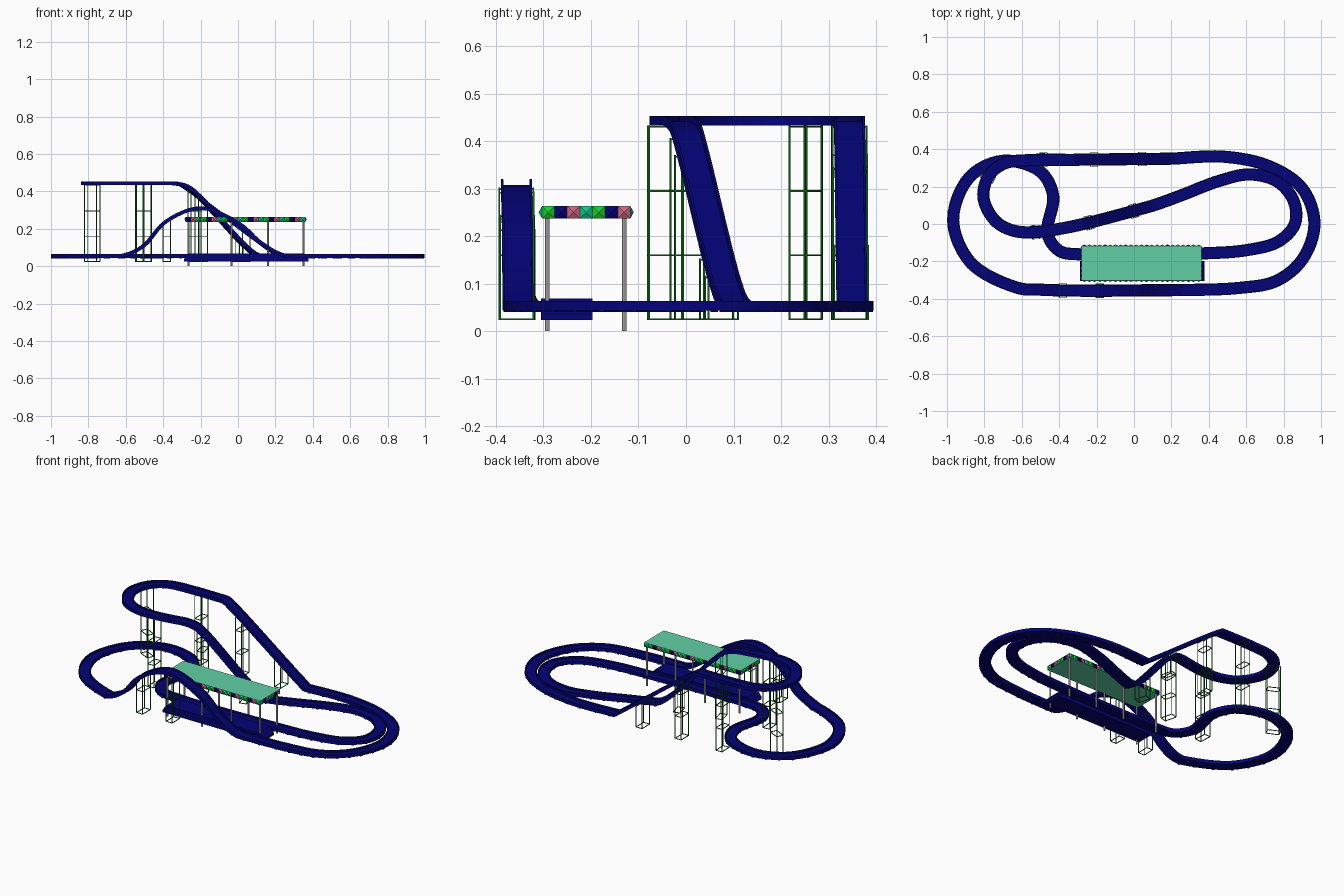
import bpy, bmesh, math
from mathutils import Vector, Matrix

if "Cube" in bpy.data.objects:
    bpy.data.objects.remove(bpy.data.objects["Cube"])


def mat(name, rgb):
    m = bpy.data.materials.new(name)
    m.diffuse_color = (*rgb, 1)
    m.use_nodes = True
    m.node_tree.nodes["Principled BSDF"].inputs["Base Color"].default_value = m.diffuse_color
    return m


NAVY = mat("navy", (.001, .001, .18))
DARK = mat("support_green", (.006, .16, .012))
ROOF = mat("roof_teal", (.12, .63, .38))
GREEN = mat("green", (.007, .62, .03))
PINK = mat("pink", (.6, .13, .22))
TEAL = mat("teal", (.004, .55, .25))


def make(name, bm, material=None):
    bmesh.ops.recalc_face_normals(bm, faces=bm.faces)
    me = bpy.data.meshes.new(name)
    bm.to_mesh(me)
    bm.free()
    ob = bpy.data.objects.new(name, me)
    bpy.context.collection.objects.link(ob)
    if material:
        me.materials.append(material)
    return ob


def box(bm, center, size, rot=0.0):
    m = (Matrix.Translation(center) @ Matrix.Rotation(rot, 4, 'Z')
         @ Matrix.Diagonal((*size, 1)))
    bmesh.ops.create_cube(bm, size=1, matrix=m)


# Track centre line: station, lift, high turn, drop, right turn, hill, left turn
LOW, HIGH = .044, .433
path = [(-.28, -.163, LOW), (.37, -.157, LOW), (.6, -.14, LOW),
        (.77, -.095, LOW), (.86, 0, LOW), (.855, .12, LOW), (.77, .225, LOW),
        (.62, .265, LOW), (.46, .232, LOW), (.25, .152, LOW), (.12, .105, LOW),
        (.06, .087, .075), (-.22, .012, .37), (-.28, -.002, .418), (-.35, -.017, HIGH),
        (-.52, -.043, HIGH), (-.64, -.037, HIGH), (-.74, .015, HIGH), (-.805, .14, HIGH),
        (-.775, .26, HIGH), (-.69, .325, HIGH), (-.55, .342, HIGH), (-.33, .343, HIGH),
        (-.29, .344, .412), (.18, .349, .066), (.215, .35, LOW),
        (.48, .36, LOW), (.72, .31, LOW), (.9, .19, LOW), (.965, 0, LOW),
        (.9, -.19, LOW), (.76, -.305, LOW), (.56, -.342, LOW), (.26, -.353, LOW),
        (.12, -.354, .115), (0, -.355, .22), (-.2, -.357, .3), (-.38, -.355, .23),
        (-.5, -.351, .1), (-.62, -.342, LOW), (-.87, -.21, LOW), (-.967, .02, LOW),
        (-.88, .25, LOW), (-.7, .338, LOW), (-.5, .28, LOW), (-.432, .15, LOW),
        (-.463, -.05, LOW), (-.4, -.143, LOW)]
P = [Vector(p) for p in path]


def spline(p0, p1, p2, p3, u):
    # centripetal interpolation between p1 and p2
    t0 = 0
    t1 = t0 + (p1 - p0).length ** .5
    t2 = t1 + (p2 - p1).length ** .5
    t3 = t2 + (p3 - p2).length ** .5
    t = t1 + (t2 - t1) * u
    mix = lambda a, b, s, e: a * ((e - t) / (e - s)) + b * ((t - s) / (e - s))
    a1, a2, a3 = mix(p0, p1, t0, t1), mix(p1, p2, t1, t2), mix(p2, p3, t2, t3)
    return mix(mix(a1, a2, t0, t2), mix(a2, a3, t1, t3), t1, t2)


n, STEPS = len(P), 6
pts = []
for i in range(n):
    for k in range(STEPS):
        q = spline(P[i - 1], P[i], P[(i + 1) % n], P[(i + 2) % n], k / STEPS)
        q.z = min(max(q.z, LOW), HIGH)
        pts.append(q)
N = len(pts)


def frame(i):
    t = (pts[(i + 1) % N] - pts[i - 1]).normalized()
    side = t.cross(Vector((0, 0, 1))).normalized()
    return t, side, side.cross(t)


# Trough-shaped track
W, H, F, T = .0325, .02, .008, .005
section = [(-W, 0), (W, 0), (W, H), (W - T, H), (W - T, F), (-W + T, F), (-W + T, H), (-W, H)]
bm = bmesh.new()
rings = []
for i, p in enumerate(pts):
    t, s, u = frame(i)
    rings.append([bm.verts.new(p + s * a + u * b) for a, b in section])
for i in range(N):
    a, b = rings[i], rings[(i + 1) % N]
    for j in range(8):
        k = (j + 1) % 8
        bm.faces.new((a[j], a[k], b[k], b[j]))
make("track", bm, NAVY)

# Ties beneath the level track
bm = bmesh.new()
run = 0
for i in range(N):
    run += (pts[i] - pts[i - 1]).length
    if run > .06:
        run = 0
        if pts[i].z < LOW + .001:
            t, s, u = frame(i)
            box(bm, pts[i] - Vector((0, 0, .001)), (.012, .064, .005), math.atan2(t.y, t.x))
make("track_ties", bm, NAVY)

# Scaffold towers
BASE, BAR = .025, .0035
bm = bmesh.new()
spots = [(-.525, -.043), (-.77, .245), (-.48, .343), (-.22, .345), (.04, .347),
         (-.24, .01), (0, .07), (-.38, -.355), (-.18, -.357)]
# finer samples so that towers land on the long straight slopes too
fine = [(pts[i].lerp(pts[(i + 1) % N], k / 4), i) for i in range(N) for k in range(4)]
for x, y in spots:
    p, i = min((f for f in fine if f[0].z > .07),
               key=lambda f: (f[0].xy - Vector((x, y))).length)
    t, s, u = frame(i)
    ang = math.atan2(t.y, t.x)
    d = Vector((t.x, t.y, 0)).normalized()
    g = Vector((p.x, p.y, 0))
    slope = t.z / max(t.xy.length, .01)
    for a in (-.02, .02):
        top = p.z + a * slope
        for b in (-.036, .036):
            box(bm, g + d * a + s * b + Vector((0, 0, (BASE + top) / 2)), (BAR, BAR, top - BASE), ang)
        box(bm, g + d * a + Vector((0, 0, top - .003)), (BAR, .072, BAR), ang)
    for z in [z for z in (BASE, .16, .295) if z < p.z - .03]:
        up = Vector((0, 0, z))
        for a in (-.02, .02):
            box(bm, g + d * a + up, (BAR, .072, BAR), ang)
        for b in (-.036, .036):
            box(bm, g + s * b + up, (.04, BAR, BAR), ang)
make("support_towers", bm, DARK)

# Station platform with sloping ends
bm = bmesh.new()
outline = [(-.29, .024), (.378, .024), (.378, .036), (.35, .069), (-.265, .069), (-.29, .036)]
f = bm.faces.new([bm.verts.new((x, -.305, z)) for x, z in outline])
ext = bmesh.ops.extrude_face_region(bm, geom=[f])
bmesh.ops.translate(bm, vec=(0, .108, 0),
                    verts=[v for v in ext["geom"] if isinstance(v, bmesh.types.BMVert)])
make("station_platform", bm, NAVY)

# Canopy slab and posts
X0, X1, Y0, Y1, Z0, Z1 = -.28, .36, -.303, -.117, .237, .263
bm = bmesh.new()
box(bm, ((X0 + X1) / 2, (Y0 + Y1) / 2, (Z0 + Z1) / 2), (X1 - X0, Y1 - Y0, Z1 - Z0))
make("canopy_roof", bm, ROOF)
bm = bmesh.new()
for x in (-.265, -.035, .16, .35):
    for y in (-.292, -.13):
        bmesh.ops.create_cone(bm, cap_ends=True, segments=8, radius1=.005, radius2=.005, depth=Z0,
                              matrix=Matrix.Translation((x, y, Z0 / 2)))
make("canopy_posts", bm)

# Coloured pyramid studs around the canopy rim
colours = [("green", GREEN), ("navy", NAVY), ("pink", PINK), ("teal", TEAL)]
meshes = [bmesh.new() for _ in colours]
count = 0
edges = [((X0, Y0), (X1, Y0), 23), ((X1, Y0), (X1, Y1), 7),
         ((X1, Y1), (X0, Y1), 23), ((X0, Y1), (X0, Y0), 7)]
for a, b, num in edges:
    a, b = Vector((*a, 0)), Vector((*b, 0))
    step = (b - a) / num
    out = step.cross(Vector((0, 0, 1))).normalized()
    for k in range(num):
        m = meshes[(count + 1) % 4]
        count += 1
        l, r = a + step * k, a + step * (k + 1)
        quad = [m.verts.new((q.x, q.y, z)) for q, z in ((l, Z0), (r, Z0), (r, Z1), (l, Z1))]
        tip = m.verts.new((l + r) / 2 + out * .007 + Vector((0, 0, (Z0 + Z1) / 2)))
        for j in range(4):
            m.faces.new((quad[j], quad[(j + 1) % 4], tip))
for (name, material), m in zip(colours, meshes):
    make("canopy_studs_" + name, m, material)
